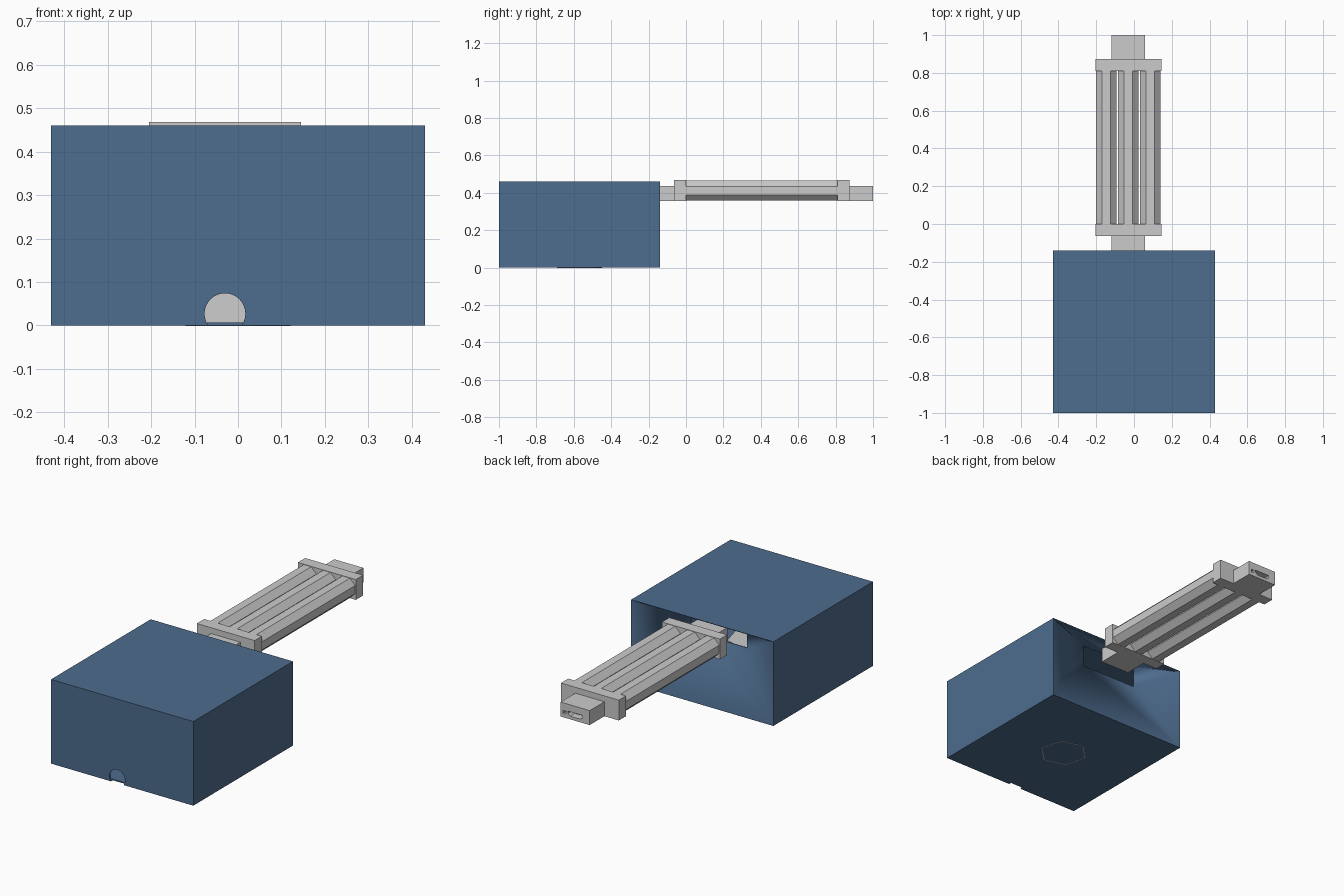
import bpy, bmesh, math
from mathutils import Matrix, Vector

if "Cube" in bpy.data.objects:
    bpy.data.objects.remove(bpy.data.objects["Cube"])

CX = -0.03  # centre line of the rack

blue = bpy.data.materials.new("blue_housing")
blue.diffuse_color = (0.075, 0.15, 0.27, 1)
blue.use_nodes = True
blue.node_tree.nodes["Principled BSDF"].inputs["Base Color"].default_value = blue.diffuse_color


def add_object(name, bm, mat=None):
    bmesh.ops.recalc_face_normals(bm, faces=bm.faces)
    me = bpy.data.meshes.new(name)
    bm.to_mesh(me)
    bm.free()
    ob = bpy.data.objects.new(name, me)
    bpy.context.collection.objects.link(ob)
    if mat:
        me.materials.append(mat)
    return ob


def box(name, x0, x1, y0, y1, z0, z1, mat=None):
    bm = bmesh.new()
    bmesh.ops.create_cube(bm, size=1)
    for v in bm.verts:
        v.co = Vector(((x0 + x1) / 2 + v.co.x * (x1 - x0),
                       (y0 + y1) / 2 + v.co.y * (y1 - y0),
                       (z0 + z1) / 2 + v.co.z * (z1 - z0)))
    return add_object(name, bm, mat)


def prism(name, pts, y0, y1):
    """Extrude an (x, z) outline along y."""
    bm = bmesh.new()
    f = bm.faces.new([bm.verts.new((x, y0, z)) for x, z in pts])
    r = bmesh.ops.extrude_face_region(bm, geom=[f])
    verts = [g for g in r["geom"] if isinstance(g, bmesh.types.BMVert)]
    bmesh.ops.translate(bm, verts=verts, vec=(0, y1 - y0, 0))
    return add_object(name, bm)


def circle(cx, cz, r, n, turn=0):
    return [(cx + r * math.cos(turn + 2 * math.pi * i / n),
             cz + r * math.sin(turn + 2 * math.pi * i / n)) for i in range(n)]


def cut(ob, cutter):
    m = ob.modifiers.new("cut", "BOOLEAN")
    m.operation = "DIFFERENCE"
    m.solver = "EXACT"
    m.object = cutter
    cutter.hide_render = True
    cutter.hide_viewport = True


# Housing: hollow box whose back wall funnels in to a rectangular opening
bm = bmesh.new()


def ring(x0, x1, y, z0, z1):
    return [bm.verts.new(c) for c in
            ((x0, y, z0), (x1, y, z0), (x1, y, z1), (x0, y, z1))]


front = ring(-0.43, 0.43, -1.0, 0, 0.46)
back = ring(-0.43, 0.43, -0.14, 0, 0.46)
mouth = ring(CX - 0.17, CX + 0.17, -0.24, 0.325, 0.443)
bm.faces.new(front)
funnel = []
for a, b in ((front, back), (back, mouth)):
    for i in range(4):
        j = (i + 1) % 4
        f = bm.faces.new((a[i], a[j], b[j], b[i]))
        if a is back:
            funnel.append(f)
housing = add_object("housing", bm, blue)
sol = housing.modifiers.new("wall", "SOLIDIFY")
sol.thickness = 0.012
sol.offset = -1
# Arched cable hole in the front wall
cut(housing, prism("cable_hole_cutter", circle(CX, 0.027, 0.047, 32), -1.05, -0.985))
bpy.context.view_layer.objects.active = housing
housing.select_set(True)
bpy.ops.object.shade_smooth_by_angle(angle=math.radians(35))
housing.select_set(False)

# Hexagonal hub standing inside the housing, its rim showing underneath
bm = bmesh.new()
bmesh.ops.create_cone(bm, cap_ends=True, segments=6, radius1=0.125, radius2=0.125,
                      depth=0.2, matrix=Matrix.Translation((0, -0.57, 0.099))
                      @ Matrix.Rotation(math.radians(15), 4, "Z"))
base = min(bm.faces, key=lambda f: f.calc_center_median().z)
bmesh.ops.delete(bm, geom=[base], context="FACES_ONLY")
hub = add_object("inner_hub", bm)
sol = hub.modifiers.new("wall", "SOLIDIFY")
sol.thickness = 0.004

# Three octagonal cells side by side
for k in (-1, 0, 1):
    r = 0.054 / math.cos(math.pi / 8)
    prism("cell", circle(CX + k * 0.117, 0.412, r, 8, math.pi / 8), -0.002, 0.812)

# End plates and connector blocks at both ends
for name, y0, y1 in (("front", -0.063, 0.0), ("rear", 0.81, 0.873)):
    box(name + "_end_plate", CX - 0.175, CX + 0.175, y0, y1, 0.357, 0.468)
box("front_connector", CX - 0.088, CX + 0.088, -0.19, -0.063, 0.357, 0.436)
rear = box("rear_connector", CX - 0.088, CX + 0.088, 0.873, 1.0, 0.357, 0.436)

# Sockets in the rear connector: a wide tapered one and a small square one
cut(rear, prism("wide_socket_cutter",
                [(-0.062, 0.374), (0.0, 0.374), (0.013, 0.386), (0.013, 0.398),
                 (-0.075, 0.398), (-0.075, 0.386)], 0.96, 1.02))
cut(rear, prism("small_socket_cutter",
                [(0.025, 0.378), (0.043, 0.378), (0.043, 0.394), (0.025, 0.394)], 0.97, 1.02))
